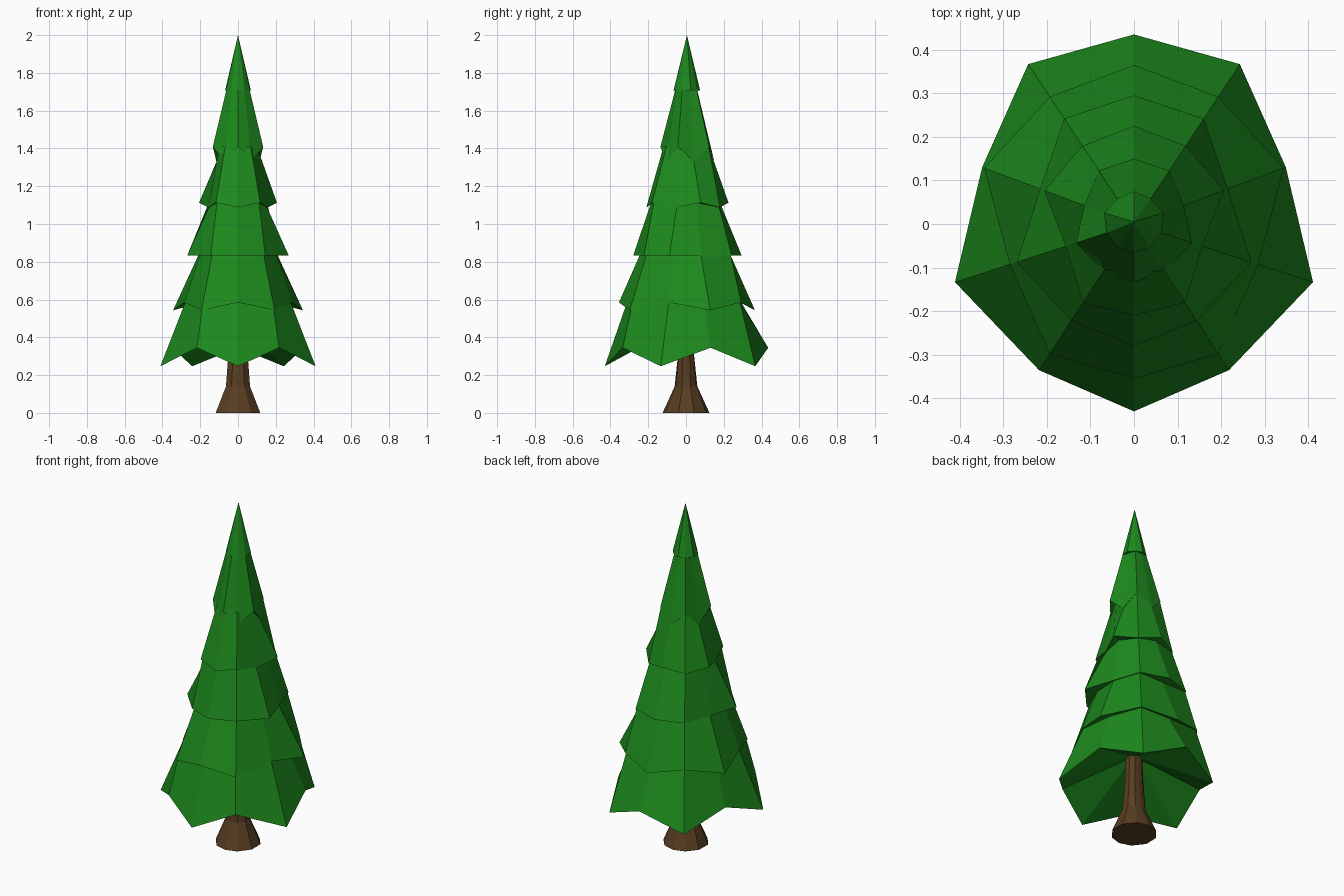
import bpy
import bmesh
from math import sin, cos, radians

cube = bpy.data.objects.get("Cube")
if cube:
    bpy.data.objects.remove(cube, do_unlink=True)


def make_material(name, color):
    mat = bpy.data.materials.new(name)
    mat.use_nodes = True
    mat.diffuse_color = color
    shader = mat.node_tree.nodes["Principled BSDF"]
    shader.inputs["Base Color"].default_value = color
    shader.inputs["Roughness"].default_value = 0.9
    return mat


foliage_green = make_material("foliage_green", (0.012, 0.25, 0.012, 1))
bark_brown = make_material("bark_brown", (0.095, 0.047, 0.015, 1))

# Directions of the half outline, measured from the back round to the front
HALF_ANGLES = [radians(a) for a in (0, 33.5, 69.5, 108, 147, 180)]


def mirrored_ring(bm, radii, heights):
    """Ten-sided ring, symmetric left to right."""
    half = [(r * sin(a), r * cos(a), z)
            for a, r, z in zip(HALF_ANGLES, radii, heights)]
    other = [(-x, y, z) for x, y, z in reversed(half[1:-1])]
    return [bm.verts.new(p) for p in half + other]


def bridge(bm, lower, upper):
    count = len(lower)
    for i in range(count):
        j = (i + 1) % count
        bm.faces.new((lower[i], lower[j], upper[j], upper[i]))


def fan(bm, ring, point):
    tip = bm.verts.new(point)
    for a, b in zip(ring, ring[1:] + ring[:1]):
        bm.faces.new((a, b, tip))


def finish(bm, name, mat):
    bmesh.ops.recalc_face_normals(bm, faces=bm.faces)
    mesh = bpy.data.meshes.new(name)
    bm.to_mesh(mesh)
    bm.free()
    mesh.materials.append(mat)
    obj = bpy.data.objects.new(name, mesh)
    bpy.context.collection.objects.link(obj)


# Rims of the branch tiers, lowest first: radii, then the two alternating heights
TIERS = [
    ((.435, .44, .372, .432, .40, .43), (.345, .247)),
    ((.365, .35, .367, .30, .355, .355), (.543, .585)),
    ((.295, .29, .23, .283, .265, .28), (.832, .832)),
    ((.225, .215, .22, .165, .215, .21), (1.113, 1.088)),
    ((.15, .147, .122, .14, .13, .135), (1.33, 1.41)),
    ((.075, .07, .073, .067, .066, .066), (1.706, 1.706)),
]

# How far the waist under a rim is tucked in; the two sides swap tier by tier
TUCKED, FLUSH = .75, .98

# Foliage: one skin running rim, waist, next rim, up to the tip
bm = bmesh.new()
previous = None
for level, (radii, pair) in enumerate(TIERS):
    heights = list(pair) * 3
    rim = mirrored_ring(bm, radii, heights)
    if previous:
        sides = (TUCKED, FLUSH) if level % 2 else (FLUSH, TUCKED)
        tuck = (.8, FLUSH, *sides, .95, .88)
        waist_z = [z if t == FLUSH else max(pair)
                   for t, z in zip(tuck, heights)]
        waist = mirrored_ring(bm, [r * t for r, t in zip(radii, tuck)], waist_z)
        bridge(bm, previous, waist)
        bridge(bm, waist, rim)
    else:
        fan(bm, rim, (0, 0, .48))
    previous = rim
fan(bm, previous, (0, .005, 2))
finish(bm, "foliage", foliage_green)

# Trunk with a flared foot, a little slimmer from front to back higher up
bm = bmesh.new()
rings = []
for wide, deep, z in ((.124, .124, 0), (.067, .06, .14),
                      (.053, .041, .32), (.045, .035, .52)):
    middle = (wide + deep) / 2
    radii = (deep, middle, wide, wide, middle, deep)
    rings.append(mirrored_ring(bm, radii, [z] * len(radii)))
for lower, upper in zip(rings, rings[1:]):
    bridge(bm, lower, upper)
bm.faces.new(rings[0])
bm.faces.new(rings[-1])
finish(bm, "trunk", bark_brown)
